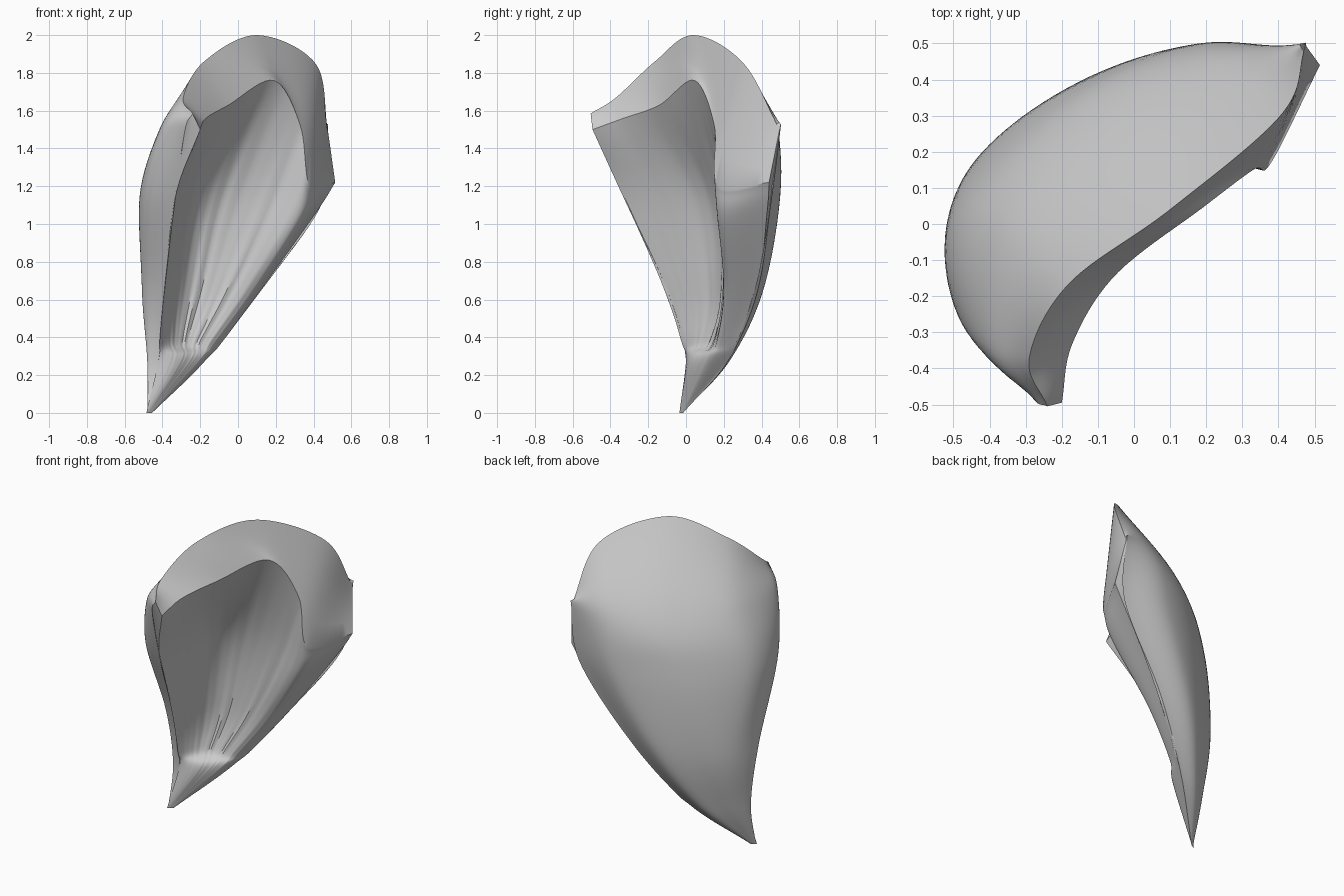
import bpy, bmesh, math
from mathutils import Vector

if "Cube" in bpy.data.objects:
    bpy.data.objects.remove(bpy.data.objects["Cube"])

NU, NV = 56, 48  # samples across and along the shell


def spline(pts, n):
    """Catmull-Rom curve through pts, resampled to n + 1 points."""
    p = [2 * pts[0] - pts[1]] + list(pts) + [2 * pts[-1] - pts[-2]]
    out = []
    for k in range(n + 1):
        f = k / n * (len(pts) - 1)
        i = min(int(f), len(pts) - 2)
        t = f - i
        a, b, c, d = p[i:i + 4]
        out.append(0.5 * (2 * b + (c - a) * t + (2 * a - 5 * b + 4 * c - d) * t * t
                          + (3 * b - a - 3 * c + d) * t ** 3))
    return out


def flat(z, *xy):
    return [Vector((x, y, z)) for x, y in xy]


def rim(*xyz):
    return [Vector(p) for p in xyz]


def surface(rings):
    """Rows from stem to rim, each running from the front edge to the right edge."""
    fine = [spline(r, NU) for r in rings]
    cols = [spline([r[j] for r in fine], NV) for j in range(NU + 1)]
    return [[cols[j][i] for j in range(NU + 1)] for i in range(NV + 1)]


def ruled(a, b, n):
    return [[p.lerp(q, k / n) for p, q in zip(a, b)] for k in range(n + 1)]


def add_grid(bm, rows):
    vs = [[bm.verts.new(p) for p in r] for r in rows]
    for r, s in zip(vs, vs[1:]):
        for j in range(len(r) - 1):
            bm.faces.new((r[j], r[j + 1], s[j + 1], s[j]))


# Outer shell: stem tip, neck, belly, shoulder, top crest
tip = (-0.485, -0.035)
outer = surface([
    [Vector((tip[0] + 0.006 * i, tip[1] + 0.004 * i, 0)) for i in range(6)],
    flat(0.28, (-0.42, 0.0), (-0.48, 0.02), (-0.45, 0.09), (-0.38, 0.16), (-0.28, 0.23), (-0.17, 0.225)),
    flat(0.65, (-0.39, -0.10), (-0.505, -0.02), (-0.465, 0.14), (-0.32, 0.285), (-0.09, 0.405), (0.12, 0.38)),
    rim((-0.33, -0.335, 1.15), (-0.495, -0.235, 1.15), (-0.49, 0.05, 1.15),
        (-0.21, 0.345, 1.15), (0.15, 0.495, 1.15), (0.45, 0.45, 1.12)),
    flat(1.5, (-0.28, -0.48), (-0.41, -0.33), (-0.365, 0.02), (-0.09, 0.31), (0.21, 0.465), (0.475, 0.50)),
    rim((-0.24, -0.505, 1.585), (-0.29, -0.37, 1.67), (-0.18, -0.165, 1.86),
        (0.1, 0.04, 2.0), (0.41, 0.305, 1.85), (0.475, 0.495, 1.5)),
])

# Hollow inner side: stem tip, stem end, hollow floor, valley, lower edge of the lip
inner = surface([
    [Vector((tip[0] + 0.03 * i / 6, tip[1] + 0.02 * i / 6, 0)) for i in range(7)],
    flat(0.28, (-0.42, 0.0), (-0.36, 0.01), (-0.31, 0.03), (-0.27, 0.06),
         (-0.23, 0.09), (-0.19, 0.13), (-0.17, 0.225)),
    flat(0.38, (-0.415, -0.025), (-0.37, 0.04), (-0.32, 0.1), (-0.26, 0.14),
         (-0.19, 0.155), (-0.12, 0.18), (-0.08, 0.27)),
    flat(0.65, (-0.39, -0.10), (-0.35, 0.02), (-0.29, 0.15), (-0.18, 0.2),
         (-0.04, 0.2), (0.08, 0.22), (0.12, 0.38)),
    rim((-0.33, -0.335, 1.15), (-0.28, -0.12, 1.15), (-0.21, 0.1, 1.15), (-0.05, 0.19, 1.15),
        (0.17, 0.195, 1.1), (0.32, 0.18, 1.02), (0.42, 0.43, 1.07)),
    rim((-0.2, -0.495, 1.5), (-0.17, -0.33, 1.56), (-0.05, -0.14, 1.63), (0.19, 0.045, 1.76),
        (0.33, 0.15, 1.52), (0.38, 0.17, 1.2), (0.515, 0.44, 1.22)),
])

# Shallow lengthwise wrinkles in the hollow
for i in range(1, NV):
    for j in range(1, NU):
        fade = i / NV * math.sin(math.pi * i / NV) * math.sin(math.pi * j / NU)
        inner[i][j].y += 0.005 * fade * (math.sin(j * 1.1 + i * 0.1) + math.sin(j * 1.7))

bm = bmesh.new()
add_grid(bm, outer)
add_grid(bm, inner)
add_grid(bm, ruled(outer[-1], inner[-1], 4))                            # broad lip
for e in (0, -1):                                                       # side edges
    add_grid(bm, ruled([r[e] for r in outer], [r[e] for r in inner], 4))
add_grid(bm, ruled(outer[0], inner[0], 1))                              # stem end
bmesh.ops.remove_doubles(bm, verts=bm.verts, dist=0.0015)
bmesh.ops.recalc_face_normals(bm, faces=bm.faces)

mesh = bpy.data.meshes.new("petal_shell")
bm.to_mesh(mesh)
bm.free()
shell = bpy.data.objects.new("petal_shell", mesh)
bpy.context.collection.objects.link(shell)
bpy.context.view_layer.objects.active = shell
shell.select_set(True)
bpy.ops.object.shade_smooth_by_angle(angle=math.radians(35))
